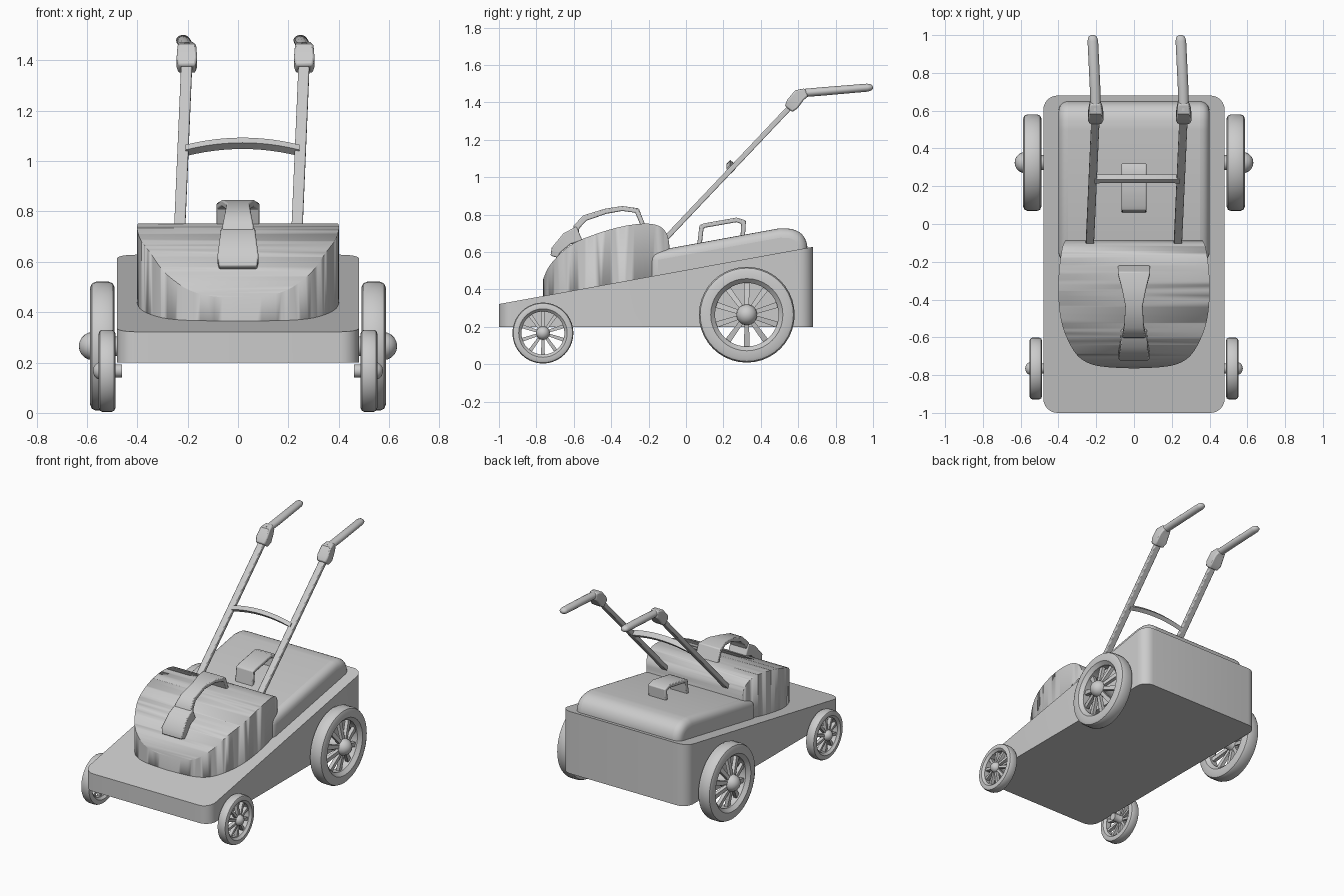
import bpy, bmesh, math
from mathutils import Vector

if "Cube" in bpy.data.objects:
    bpy.data.objects.remove(bpy.data.objects["Cube"])


def finish(name, bm, angle=35, bevel=0.0, segs=3, mirror=False):
    bmesh.ops.recalc_face_normals(bm, faces=bm.faces[:])
    me = bpy.data.meshes.new(name)
    bm.to_mesh(me)
    bm.free()
    ob = bpy.data.objects.new(name, me)
    bpy.context.collection.objects.link(ob)
    if bevel:
        m = ob.modifiers.new("Bevel", 'BEVEL')
        m.width, m.segments, m.limit_method = bevel, segs, 'ANGLE'
        m.angle_limit = math.radians(40)
    if mirror:
        ob.modifiers.new("Mirror", 'MIRROR')
    bpy.ops.object.select_all(action='DESELECT')
    ob.select_set(True)
    bpy.context.view_layer.objects.active = ob
    bpy.ops.object.shade_smooth_by_angle(angle=math.radians(angle))
    return ob


def loft(bm, sections):
    rows = [[bm.verts.new(p) for p in s] for s in sections]
    n = len(rows[0])
    for a, b in zip(rows, rows[1:]):
        for i in range(n):
            bm.faces.new((a[i], a[(i + 1) % n], b[(i + 1) % n], b[i]))
    bm.faces.new(rows[0])
    bm.faces.new(rows[-1][::-1])
    return bm


def prism(profile, w):
    return loft(bmesh.new(), [[(x, y, z) for y, z in profile] for x in (-w, w)])


def curve(pts, n=5):
    # Catmull-Rom smoothing of an open 2D profile
    v = [Vector(p) for p in pts]
    v = [2 * v[0] - v[1]] + v + [2 * v[-1] - v[-2]]
    out = []
    for a, b, c, d in zip(v, v[1:], v[2:], v[3:]):
        for k in range(n):
            t = k / n
            out.append(0.5 * (2 * b + (c - a) * t + (2 * a - 5 * b + 4 * c - d) * t * t
                              + (3 * b - a - 3 * c + d) * t ** 3))
    return [tuple(p) for p in out] + [tuple(pts[-1])]


def sweep(bm, path, sides=4):
    # path rows: x, y, z, half width in x, half thickness in the yz plane
    secs = []
    for i, (x, y, z, w, t) in enumerate(path):
        p = Vector((y, z))
        d = [(Vector(q[1:3]) - p).normalized() * s
             for q, s in ((path[i - 1], -1) if i else (None, 0),
                          (path[i + 1], 1) if i + 1 < len(path) else (None, 0)) if q]
        tan = sum(d, Vector((0, 0))).normalized()
        t /= max(0.5, tan.dot(d[0]))
        nrm = Vector((-tan.y, tan.x))
        if sides == 4:
            ring = [(1, 1), (-1, 1), (-1, -1), (1, -1)]
        else:
            ring = [(math.cos(a * math.tau / sides), math.sin(a * math.tau / sides)) for a in range(sides)]
        secs.append([(x + w * u, y + nrm.x * t * v, z + nrm.y * t * v) for u, v in ring])
    return loft(bm, secs)


# Wedge-shaped deck with rounded corners
bm = prism([(-1, 0.2), (-1, 0.322), (0.68, 0.628), (0.68, 0.2)], 0.48)
vertical = [e for e in bm.edges if abs((e.verts[0].co - e.verts[1].co).normalized().z) > 0.99]
bmesh.ops.bevel(bm, geom=vertical, offset=0.075, segments=6, profile=0.5, affect='EDGES')
bm.normal_update()
top = [e for e in bm.edges if len(e.link_faces) == 2 and
       {f.normal.z > 0.8 for f in e.link_faces} == {True, False}
       and min(v.co.z for v in e.verts) > 0.25]
bmesh.ops.bevel(bm, geom=top, offset=0.025, segments=4, profile=0.5, affect='EDGES')
finish("deck", bm)

# Rear hood
back = curve([(0.50, 0.727), (0.57, 0.722), (0.62, 0.695), (0.645, 0.65), (0.65, 0.60)], 3)
finish("rear_hood", prism([(-0.2, 0.38), (-0.2, 0.60)] + back + [(0.65, 0.50)], 0.40),
       bevel=0.05, segs=5)

# Engine cover: side profile intersected with the plan outline
side = curve([(-0.78, 0.40), (-0.762, 0.46), (-0.72, 0.54), (-0.62, 0.635), (-0.50, 0.69), (-0.35, 0.735),
              (-0.22, 0.752), (-0.14, 0.737), (-0.10, 0.69), (-0.085, 0.61)])
cover = finish("engine_cover", prism([(-0.78, 0.30)] + side + [(-0.08, 0.30)], 0.5))
half = curve([(0.35, -0.07), (0.378, -0.12), (0.397, -0.25), (0.40, -0.38), (0.388, -0.5), (0.357, -0.6),
              (0.305, -0.69), (0.24, -0.737), (0.15, -0.757), (0.0, -0.765)])
outline = half + [(-x, y) for x, y in half[-2::-1]]
cutter = finish("cover_cutter", loft(bmesh.new(), [[(x, y, z) for x, y in outline] for z in (0.2, 0.9)]))
cutter.hide_render = True
m = cover.modifiers.new("Outline", 'BOOLEAN')
m.operation, m.object, m.solver = 'INTERSECT', cutter, 'EXACT'
bpy.context.view_layer.objects.active = cover
bpy.ops.object.modifier_move_to_index(modifier="Outline", index=0)
bpy.ops.object.modifier_apply(modifier="Outline")
bpy.data.objects.remove(cutter)

# Grab handle over the engine cover and its front latch
finish("cover_handle", sweep(bmesh.new(), [
    (0, -0.225, 0.73, 0.085, 0.012), (0, -0.262, 0.822, 0.085, 0.013), (0, -0.34, 0.833, 0.065, 0.013),
    (0, -0.43, 0.818, 0.046, 0.014), (0, -0.54, 0.782, 0.052, 0.016),
    (0, -0.585, 0.735, 0.062, 0.016), (0, -0.60, 0.64, 0.062, 0.016)]), bevel=0.006, segs=2)
finish("cover_latch", sweep(bmesh.new(), [
    (0, -0.57, 0.70, 0.068, 0.04), (0, -0.635, 0.672, 0.072, 0.034), (0, -0.695, 0.61, 0.082, 0.026),
    (0, -0.705, 0.575, 0.075, 0.02)]), bevel=0.006, segs=2)

# Rear hood handle
finish("hood_handle", sweep(bmesh.new(), [
    (0, 0.07, 0.62, 0.066, 0.012), (0, 0.083, 0.735, 0.066, 0.012), (0, 0.10, 0.742, 0.066, 0.012),
    (0, 0.27, 0.772, 0.066, 0.012), (0, 0.308, 0.76, 0.066, 0.012), (0, 0.302, 0.66, 0.066, 0.012)]),
    bevel=0.006, segs=2)

# Push bar: two leaning poles, brackets and grips
for label, dx in (("left", 0.0), ("right", 0.466)):
    finish(label + "_pole", sweep(bmesh.new(), [
        (dx - 0.235, -0.13, 0.65, 0.022, 0.014), (dx - 0.203, 0.58, 1.40, 0.022, 0.014)]), bevel=0.005, segs=2)
    finish(label + "_bracket", sweep(bmesh.new(), [
        (dx - 0.203, 0.548, 1.365, 0.034, 0.026), (dx - 0.203, 0.57, 1.392, 0.041, 0.036),
        (dx - 0.203, 0.605, 1.437, 0.037, 0.034), (dx - 0.205, 0.645, 1.455, 0.028, 0.022)]),
        bevel=0.008, segs=2)
    finish(label + "_grip", sweep(bmesh.new(), [
        (dx - 0.203, 0.60, 1.448, 0.027, 0.022), (dx - 0.206, 0.72, 1.458, 0.028, 0.023),
        (dx - 0.218, 0.97, 1.479, 0.028, 0.022), (dx - 0.219, 0.992, 1.481, 0.022, 0.016),
        (dx - 0.219, 0.999, 1.482, 0.010, 0.007)], 14), angle=50)

# Arched crossbar between the poles
u, n = Vector((0, 0.69, 0.725)), Vector((0, -0.725, 0.69))
secs = []
for i in range(13):
    s = i / 6 - 1
    c = Vector((0.018 + 0.226 * s, 0.238, 1.042)) + (n * 0.018 + u * 0.022) * (1 - s * s)
    secs.append([c + u * a + n * b for a, b in ((.014, .018), (-.014, .018), (-.014, -.018), (.014, -.018))])
finish("crossbar", loft(bmesh.new(), secs))


# Spoked wheels, mirrored to both sides
def lathe(bm, profile, cy, cz, segs, closed):
    vs = [bm.verts.new((x, cy, cz + r)) for r, x in profile]
    es = [bm.edges.new(p) for p in zip(vs, vs[1:])]
    if closed:
        es.append(bm.edges.new((vs[-1], vs[0])))
    bmesh.ops.spin(bm, geom=vs + es, cent=(0, cy, cz), axis=(1, 0, 0), angle=math.tau, steps=segs)


def wheel(name, cy, cz, R, rim, x0, x1, hub, tip):
    bm = bmesh.new()
    b = 0.09 * R
    lathe(bm, [(rim, x0 + b), (rim + b, x0), (R - b, x0), (R - 0.3 * b, x0 + 0.3 * b), (R, x0 + b),
               (R, x1 - b), (R - 0.3 * b, x1 - 0.3 * b), (R - b, x1), (rim + b, x1), (rim, x1 - b)],
          cy, cz, 40, True)
    # domed hub reaching in to the deck
    xs = tip - hub
    dome = [(hub * math.cos(a * math.pi / 10), xs + hub * math.sin(a * math.pi / 10)) for a in range(5)]
    lathe(bm, [(0.0001, 0.46), (hub * 0.7, 0.46), (hub * 0.7, xs - 0.02)] + dome + [(0.0001, tip)],
          cy, cz, 20, False)
    # slanted spokes
    xm, w = (x0 + x1) / 2, 0.055 * R
    for k in range(10):
        a = math.tau * (k + 0.5) / 10
        d, t = Vector((0, math.cos(a), math.sin(a))), Vector((0, -math.sin(a), math.cos(a)))
        secs = []
        for r, x, hw in ((hub * 0.6, xs - 0.005, w * 0.8), (rim + b * 0.6, xm, w * 1.15)):
            c = Vector((x, cy, cz)) + d * r
            secs.append([c + t * (hw * i) + Vector((0.012 * j, 0, 0))
                         for i, j in ((1, 1), (-1, 1), (-1, -1), (1, -1))])
        loft(bm, secs)
    bmesh.ops.remove_doubles(bm, verts=bm.verts[:], dist=0.0003)
    finish(name, bm, angle=40, mirror=True)


wheel("rear_wheels", 0.325, 0.265, 0.256, 0.17, 0.49, 0.587, 0.056, 0.632)
wheel("front_wheels", -0.765, 0.167, 0.163, 0.115, 0.487, 0.553, 0.037, 0.576)
